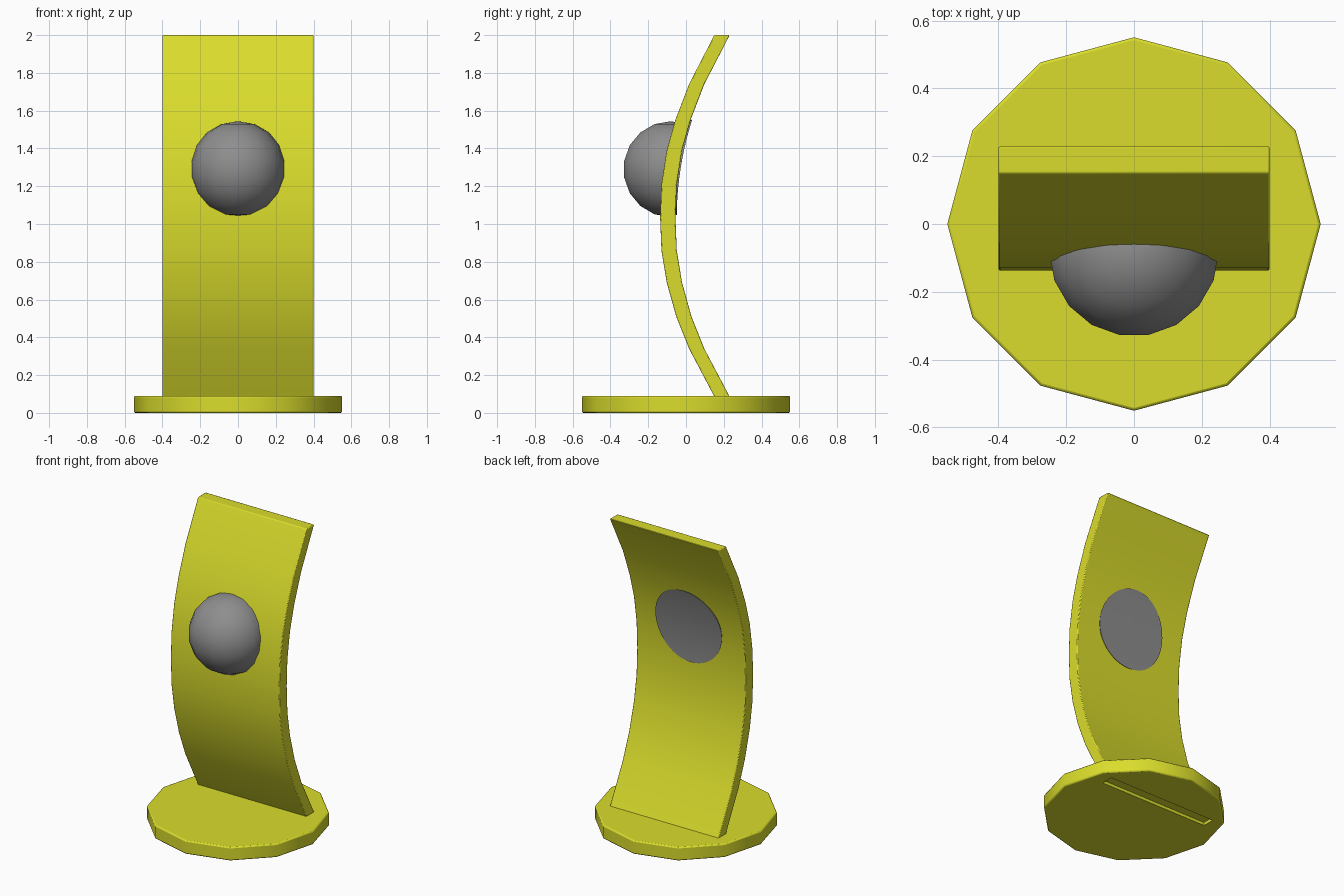
import bpy, bmesh, math
from mathutils import Matrix

if "Cube" in bpy.data.objects:
    bpy.data.objects.remove(bpy.data.objects["Cube"])


def material(name, color):
    m = bpy.data.materials.new(name)
    m.use_nodes = True
    m.diffuse_color = (*color, 1)
    m.node_tree.nodes["Principled BSDF"].inputs["Base Color"].default_value = (*color, 1)
    return m


yellow = material("lime yellow", (0.70, 0.72, 0.025))
grey = material("mid grey", (0.27, 0.27, 0.27))


def finish(bm, name, mat, angle, bevel=0):
    bmesh.ops.recalc_face_normals(bm, faces=bm.faces)
    mesh = bpy.data.meshes.new(name)
    bm.to_mesh(mesh)
    bm.free()
    ob = bpy.data.objects.new(name, mesh)
    bpy.context.collection.objects.link(ob)
    mesh.materials.append(mat)
    if bevel:
        mod = ob.modifiers.new("soft edges", "BEVEL")
        mod.width = bevel
        mod.segments = 2
        mod.limit_method = "ANGLE"
        mod.angle_limit = math.radians(40)
    bpy.ops.object.select_all(action="DESELECT")
    ob.select_set(True)
    bpy.context.view_layer.objects.active = ob
    bpy.ops.object.shade_smooth_by_angle(angle=math.radians(angle))
    return ob


def panel_back(z):
    """Depth of the panel's rear surface at a height."""
    return -0.055 + 0.304 * (z - 1.035) ** 2


# Twelve-sided base plate with softened rims
bm = bmesh.new()
bmesh.ops.create_cone(bm, cap_ends=True, segments=12, radius1=0.551, radius2=0.551,
                      depth=0.09, matrix=Matrix.Translation((0, 0, 0.045)))
base = finish(bm, "base", yellow, 50, 0.008)

# Shallow slot under the base, where the panel is let in
bm = bmesh.new()
bmesh.ops.create_cube(bm, size=1, matrix=Matrix.Translation((0, 0.222, 0))
                      @ Matrix.Diagonal((0.796, 0.08, 0.04, 1)))
cutter = finish(bm, "slot_cutter", yellow, 30)
cutter.hide_render = True
cutter.hide_set(True)
slot = base.modifiers.new("slot", "BOOLEAN")
slot.operation = "DIFFERENCE"
slot.object = cutter

# Curved upright panel: front edge profile (y, z), thickened towards the back
profile = [(0.182, 0.022), (0.148, 0.09), (0.016, 0.34), (-0.052, 0.51), (-0.102, 0.69),
           (-0.13, 0.86), (-0.137, 1.035), (-0.13, 1.21), (-0.102, 1.39),
           (-0.057, 1.55), (0.016, 1.74), (0.15, 2)]
outline = profile + [(y + 0.081, z) for y, z in reversed(profile)]
bm = bmesh.new()
side = bm.faces.new([bm.verts.new((-0.4, y, z)) for y, z in outline])
ext = bmesh.ops.extrude_face_region(bm, geom=[side])
bmesh.ops.translate(bm, vec=(0.8, 0, 0),
                    verts=[v for v in ext["geom"] if isinstance(v, bmesh.types.BMVert)])
finish(bm, "curved_panel", yellow, 35, 0.005)

# Ball on the front, with its rear half flattened inside the panel
bm = bmesh.new()
bmesh.ops.create_uvsphere(bm, u_segments=18, v_segments=9, radius=0.254,
                          matrix=Matrix.Translation((0, -0.081, 1.29))
                          @ Matrix.Rotation(math.pi / 2, 4, "Z"))
for v in bm.verts:
    v.co.y = min(v.co.y, panel_back(v.co.z) - 0.015)
finish(bm, "ball", grey, 50)

# Thin round plate on the back, following the panel's curve
bm = bmesh.new()
bmesh.ops.create_uvsphere(bm, u_segments=48, v_segments=16, radius=1,
                          matrix=Matrix.Rotation(math.pi / 2, 4, "X"))
for v in bm.verts:
    offset = 0.006 if v.co.y > -0.01 else -0.003
    v.co.x *= 0.243
    v.co.z = 1.3 + v.co.z * 0.253
    v.co.y = panel_back(v.co.z) + offset
finish(bm, "ball_back_plate", grey, 40)
